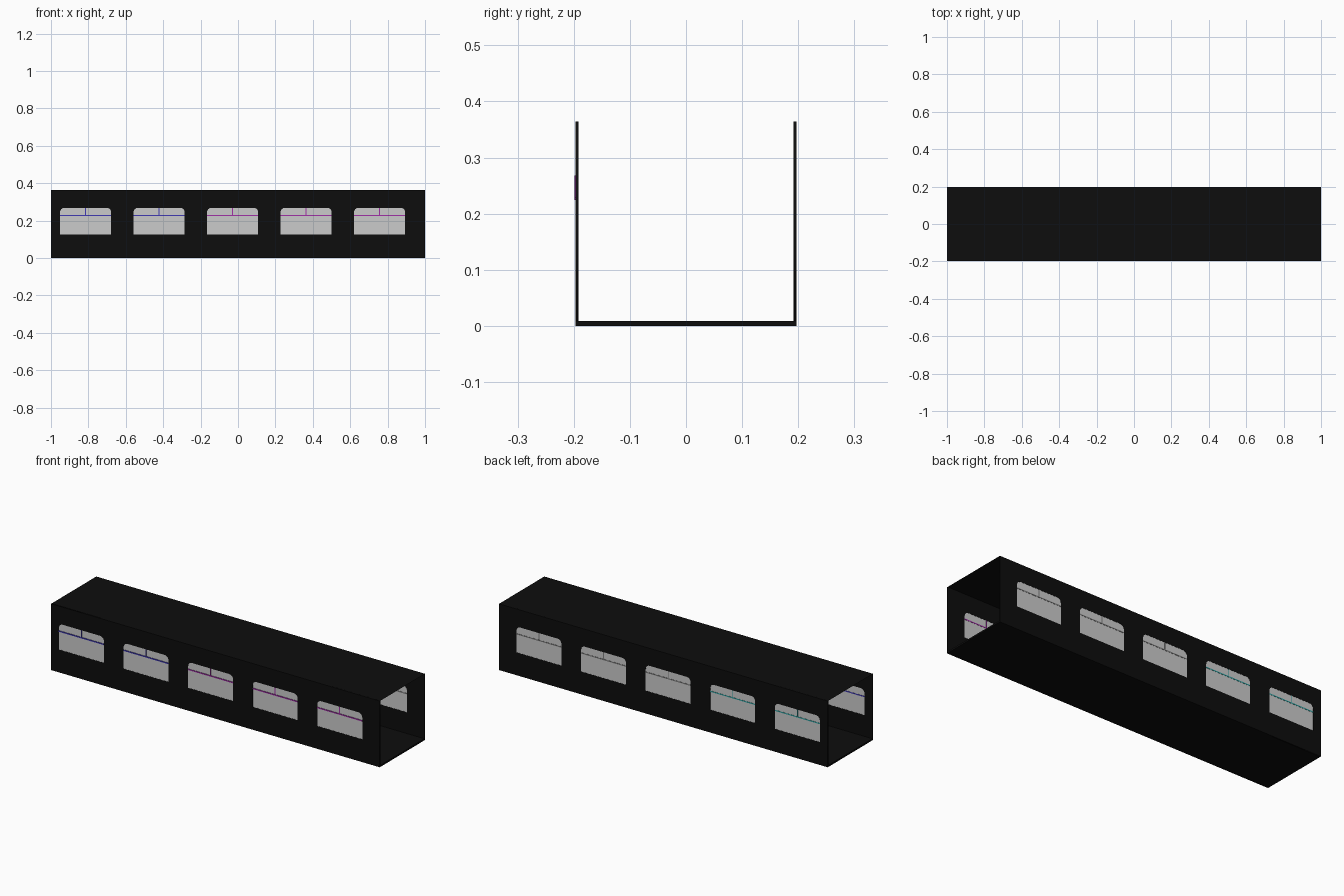
import bpy, math

if "Cube" in bpy.data.objects:
    bpy.data.objects.remove(bpy.data.objects["Cube"])

L, H = 2.0, 0.364            # body length and height
WALL_Y, WALL_T = 0.1942, 0.005
WIN_X = [-0.815 + 0.393 * i for i in range(5)]
WIN_W, WIN_Z0, WIN_Z1, WIN_R = 0.274, 0.125, 0.268, 0.024
BAR_Z, BAR_T = 0.227, 0.006


def material(name, rgb):
    m = bpy.data.materials.new(name)
    m.diffuse_color = (*rgb, 1)
    m.use_nodes = True
    m.node_tree.nodes["Principled BSDF"].inputs["Base Color"].default_value = m.diffuse_color
    return m


BLACK = material("black_paint", (0.004, 0.004, 0.004))
BLUE = material("blue_trim", (0.05, 0.04, 0.45))
PURPLE = material("purple_trim", (0.35, 0.03, 0.38))
TEAL = material("teal_trim", (0.03, 0.35, 0.35))
GREY = material("grey_trim", (0.2, 0.2, 0.2))


def add_mesh(name, mesh, mat):
    ob = bpy.data.objects.new(name, mesh)
    bpy.context.collection.objects.link(ob)
    if mat:
        mesh.materials.clear()
        mesh.materials.append(mat)
    return ob


def box(name, center, size, mat):
    bpy.ops.mesh.primitive_cube_add(size=1, location=center)
    ob = bpy.context.object
    ob.name, ob.scale = name, size
    bpy.ops.object.transform_apply(location=False, rotation=False, scale=True)
    ob.data.materials.append(mat)
    return ob


def window_outline(cx):
    # square bottom corners, rounded top corners
    x0, x1 = cx - WIN_W / 2, cx + WIN_W / 2
    pts = [(x0, WIN_Z0), (x1, WIN_Z0)]
    for corner_x, start in ((x1 - WIN_R, 0), (x0 + WIN_R, 90)):
        for k in range(7):
            a = math.radians(start + 15 * k)
            pts.append((corner_x + WIN_R * math.cos(a),
                        WIN_Z1 - WIN_R + WIN_R * math.sin(a)))
    return pts


def plate(name, outlines, y, thickness, mat):
    # upright plate filled from outlines (inner outlines become holes)
    cu = bpy.data.curves.new(name + "_profile", 'CURVE')
    cu.dimensions, cu.fill_mode, cu.extrude = '2D', 'BOTH', thickness / 2
    for pts in outlines:
        sp = cu.splines.new('POLY')
        sp.points.add(len(pts) - 1)
        for p, (x, z) in zip(sp.points, pts):
            p.co = (x, z, 0, 1)
        sp.use_cyclic_u = True
    helper = bpy.data.objects.new(name + "_helper", cu)
    bpy.context.collection.objects.link(helper)
    dg = bpy.context.evaluated_depsgraph_get()
    mesh = bpy.data.meshes.new_from_object(helper.evaluated_get(dg))
    bpy.data.objects.remove(helper)
    ob = add_mesh(name, mesh, mat)
    ob.rotation_euler = (math.pi / 2, 0, 0)
    ob.location.y = y
    return ob


# Floor slab and thin roof sheet
box("floor", (0, 0, 0.0045), (L, 2 * WALL_Y + WALL_T, 0.009), BLACK)
roof = bpy.data.meshes.new("roof")
e = WALL_Y + WALL_T / 2
roof.from_pydata([(-1, -e, H), (1, -e, H), (1, e, H), (-1, e, H)], [], [(0, 1, 2, 3)])
add_mesh("roof", roof, BLACK)

# Side walls with window openings, panes and glazing bars
wall_rect = [(-1, 0), (1, 0), (1, H), (-1, H)]
for side, s in (("front", -1), ("back", 1)):
    plate(side + "_wall", [wall_rect] + [window_outline(x) for x in WIN_X],
          s * WALL_Y, WALL_T, BLACK)
    for i, x in enumerate(WIN_X):
        plate(f"{side}_window_pane_{i + 1}", [window_outline(x)], s * WALL_Y, 0.003, None)
        if s < 0:
            mat = BLUE if i < 2 else PURPLE
        else:
            mat = TEAL if i < 2 else GREY
        depth = 0.007 if s < 0 else 0.005
        y = s * (WALL_Y + (depth - 0.005) / 2)
        box(f"{side}_transom_{i + 1}", (x, y, BAR_Z), (WIN_W, depth, BAR_T), mat)
        box(f"{side}_mullion_{i + 1}", (x, y, (BAR_Z + WIN_Z1) / 2),
            (0.004, depth, WIN_Z1 - BAR_Z), mat)
